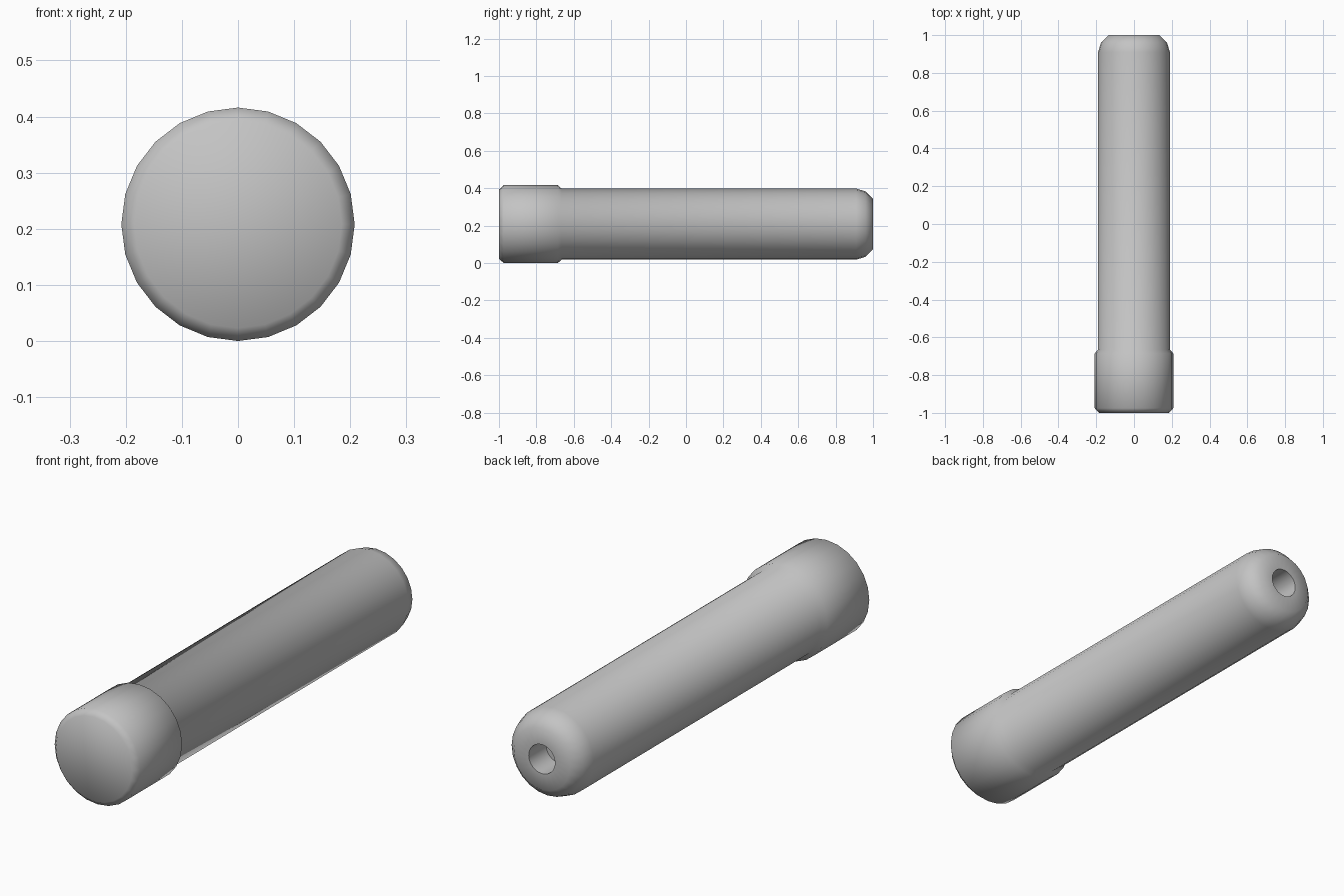
import bpy, bmesh, math

SIDES = 24
RADIUS = 0.208

# Remove the default object
cube = bpy.data.objects.get("Cube")
if cube:
    bpy.data.objects.remove(cube, do_unlink=True)

# Plain grey material
grey = bpy.data.materials.new("plain_grey")
grey.use_nodes = True
colour = (0.55, 0.55, 0.55, 1)
grey.diffuse_color = colour
grey.node_tree.nodes["Principled BSDF"].inputs["Base Color"].default_value = colour


def lathe(name, profile):
    """Turn (radius, y) pairs around the long axis and close both ends."""
    bm = bmesh.new()
    rings = []
    for r, y in profile:
        angles = [math.tau * i / SIDES for i in range(SIDES)]
        rings.append([bm.verts.new((r * math.sin(a), y, RADIUS + r * math.cos(a)))
                      for a in angles])
    for a, b in zip(rings, rings[1:]):
        for i in range(SIDES):
            j = (i + 1) % SIDES
            bm.faces.new((a[i], a[j], b[j], b[i]))
    bm.faces.new(rings[0])
    bm.faces.new(rings[-1])
    bmesh.ops.recalc_face_normals(bm, faces=bm.faces)
    mesh = bpy.data.meshes.new(name)
    bm.to_mesh(mesh)
    bm.free()
    mesh.materials.append(grey)
    obj = bpy.data.objects.new(name, mesh)
    bpy.context.collection.objects.link(obj)
    return obj


# Collar, shoulder, shaft, rounded tip and blind hole in one turned profile
collar = [(0.185, -1), (RADIUS, -0.975), (RADIUS, -0.685)]
shaft = [(0.19, -0.665), (0.19, 0.91), (0.175, 0.96), (0.135, 1)]
hole = [(0.064, 1), (0.064, 0.88)]
pin = lathe("collared_pin", collar + shaft + hole)

# Smooth shading with a crisp hole rim
bpy.ops.object.select_all(action='DESELECT')
pin.select_set(True)
bpy.context.view_layer.objects.active = pin
bpy.ops.object.shade_smooth_by_angle(angle=math.radians(60))
